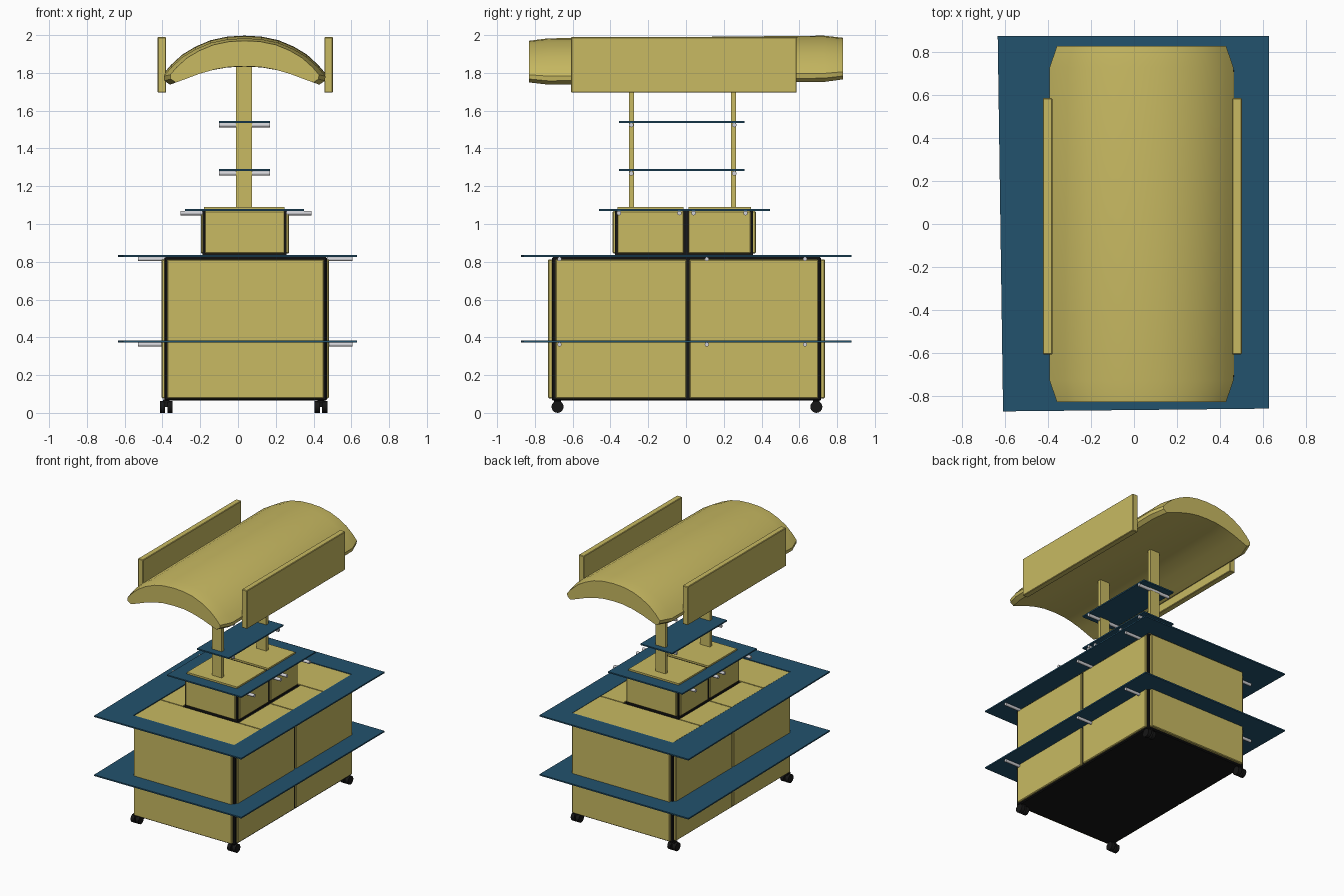
import bpy, bmesh, math
from mathutils import Matrix, Vector

cube = bpy.data.objects.get("Cube")
if cube:
    bpy.data.objects.remove(cube)


def material(name, rgb):
    m = bpy.data.materials.new(name)
    m.use_nodes = True
    m.diffuse_color = (*rgb, 1)
    m.node_tree.nodes["Principled BSDF"].inputs["Base Color"].default_value = (*rgb, 1)
    return m


YELLOW = material("straw yellow", (0.58, 0.49, 0.122))
BLUE = material("deep blue", (0.016, 0.085, 0.155))
BLACK = material("black", (0.008, 0.008, 0.008))
WHITE = material("pale grey", (0.65, 0.65, 0.68))


def finish(name, bm, mat, smooth=False):
    bmesh.ops.recalc_face_normals(bm, faces=bm.faces)
    me = bpy.data.meshes.new(name)
    bm.to_mesh(me)
    bm.free()
    me.materials.append(mat)
    ob = bpy.data.objects.new(name, me)
    bpy.context.collection.objects.link(ob)
    if smooth:
        bpy.ops.object.select_all(action="DESELECT")
        ob.select_set(True)
        bpy.context.view_layer.objects.active = ob
        bpy.ops.object.shade_smooth_by_angle(angle=math.radians(40))
    return ob


def box(name, x, y, z, mat, bevel=0.0):
    """Box from (low, high) ranges, with optional bevelled edges."""
    bm = bmesh.new()
    bmesh.ops.create_cube(bm, size=1)
    for v in bm.verts:
        v.co = [r[0] if c < 0 else r[1] for r, c in zip((x, y, z), v.co)]
    if bevel:
        bmesh.ops.bevel(bm, geom=bm.edges[:], offset=bevel, segments=1, affect="EDGES")
    return finish(name, bm, mat)


def cylinder(name, centre, radius, length, mat):
    """Cylinder lying along x."""
    bm = bmesh.new()
    place = Matrix.Translation(centre) @ Matrix.Rotation(math.pi / 2, 4, "Y")
    bmesh.ops.create_cone(bm, cap_ends=True, segments=16, radius1=radius,
                          radius2=radius, depth=length, matrix=place)
    return finish(name, bm, mat, True)


def ring_shelf(name, outer, hole, z):
    """Thin four-cornered shelf with a rectangular opening."""
    bm = bmesh.new()
    (x0, x1), (y0, y1) = hole
    inner = [(x0, y0), (x1, y0), (x1, y1), (x0, y1)]
    loops = [[bm.verts.new((px, py, pz)) for px, py in pts]
             for pts, pz in ((outer, z[0]), (outer, z[1]), (inner, z[1]), (inner, z[0]))]
    for a, b in zip(loops, loops[1:] + loops[:1]):
        for i in range(4):
            j = (i + 1) % 4
            bm.faces.new((a[i], a[j], b[j], b[i]))
    return finish(name, bm, BLUE)


# Lower cabinet: dark core with applied panels
box("cabinet_frame", (-0.39, 0.47), (-0.71, 0.715), (0.065, 0.825), BLACK, 0.006)
for name, y in (("front", (-0.73, -0.7)), ("back", (0.7, 0.735))):
    box("cabinet_panel_" + name, (-0.375, 0.455), y, (0.077, 0.813), YELLOW, 0.005)
for side, x in (("right", (-0.405, -0.38)), ("left", (0.46, 0.482))):
    for part, y in (("front", (-0.69, 0.002)), ("back", (0.018, 0.7))):
        box(f"cabinet_panel_{side}_{part}", x, y, (0.077, 0.813), YELLOW, 0.005)

# Counter top panels around the upper box
TOP = (0.815, 0.832)
box("counter_front", (-0.385, 0.465), (-0.705, -0.392), TOP, YELLOW)
box("counter_back", (-0.385, 0.465), (0.375, 0.71), TOP, YELLOW)
for side, x in (("right", (-0.385, -0.2)), ("left", (0.275, 0.465))):
    for part, y in (("front", (-0.384, -0.004)), ("back", (0.004, 0.367))):
        box(f"counter_{side}_{part}", x, y, TOP, YELLOW)

# Upper box
box("upper_box_frame", (-0.187, 0.257), (-0.375, 0.355), (0.82, 1.076), BLACK)
for name, y in (("front", (-0.388, -0.37)), ("back", (0.35, 0.37))):
    box("upper_panel_" + name, (-0.175, 0.247), y, (0.845, 1.068), YELLOW, 0.004)
for part, y in (("front", (-0.363, -0.013)), ("back", (0.012, 0.343))):
    box("upper_panel_right_" + part, (-0.197, -0.18), y, (0.845, 1.068), YELLOW, 0.004)
    box("upper_panel_left_" + part, (0.25, 0.27), y, (0.845, 1.068), YELLOW, 0.004)
    box("upper_top_" + part, (-0.18, 0.247), y, (1.07, 1.089), YELLOW)

# Blue shelves
wide = [(-0.61, -0.873), (0.63, -0.86), (0.63, 0.877), (-0.635, 0.877)]
for name, z in (("lower", 0.372), ("counter", 0.825)):
    ring_shelf(name + "_shelf", wide, ((-0.39, 0.465), (-0.71, 0.715)), (z, z + 0.01))
narrow = [(-0.28, -0.46), (0.35, -0.46), (0.35, 0.445), (-0.28, 0.445)]
ring_shelf("upper_shelf", narrow, ((-0.183, 0.25), (-0.37, 0.35)), (1.07, 1.08))
for i, z in enumerate((1.28, 1.535)):
    box(f"display_shelf_{i}", (-0.1, 0.17), (-0.355, 0.31), (z, z + 0.01), BLUE)

# Shelf support rods
def rods(label, z, ys, spans, radius):
    for y in ys:
        for x0, x1 in spans:
            cylinder(f"{label}_rod", ((x0 + x1) / 2, y, z), radius, x1 - x0, WHITE)


for z in (0.362, 0.814):
    rods("shelf", z, (-0.67, 0.11, 0.63), ((-0.53, -0.39), (0.47, 0.605)), 0.011)
rods("upper", 1.058, (-0.355, -0.035, 0.04, 0.315), ((-0.305, -0.187), (0.257, 0.39)), 0.012)
for z in (1.268, 1.524):
    rods("display", z, (-0.29, 0.255), ((-0.1, 0.17),), 0.012)

# Posts
for name, y in (("front", (-0.302, -0.275)), ("back", (0.238, 0.264))):
    box("post_" + name, (-0.01, 0.073), y, (1.08, 1.85), YELLOW)

# Twin-wheel casters
for x in (-0.38, 0.44):
    for y in (-0.68, 0.69):
        for dx in (-0.02, 0.02):
            cylinder("caster_wheel", (x + dx, y, 0.032), 0.032, 0.028, BLACK)
        box("caster_fork", (x - 0.018, x + 0.018), (y - 0.018, y + 0.018),
            (0.03, 0.07), BLACK)

# Arched canopy: half profile from the crown out, round the edge, and back underneath
MID = 0.035
half = [(0, 1.99), (0.09, 1.985), (0.18, 1.966), (0.26, 1.932), (0.33, 1.89),
        (0.39, 1.835), (0.428, 1.79), (0.425, 1.765), (0.395, 1.745),
        (0.34, 1.765), (0.26, 1.796), (0.17, 1.822), (0.09, 1.836), (0, 1.84)]
profile = half + [(-x, z) for x, z in half[-2:0:-1]]
bm = bmesh.new()
sections = []
for y, width, squash in ((-0.83, 0.92, 0.9), (-0.73, 1, 1), (0.73, 1, 1), (0.83, 0.92, 0.9)):
    lift = 0.008 * y / 0.83
    sections.append([bm.verts.new((MID + x * width, y, 1.87 + (z - 1.87) * squash + lift))
                     for x, z in profile])
n = len(profile)
for a, b in zip(sections, sections[1:]):
    for i in range(n):
        j = (i + 1) % n
        bm.faces.new((a[i], a[j], b[j], b[i]))
bm.faces.new(sections[0])
bm.faces.new(sections[-1])
finish("canopy", bm, YELLOW, True)

# Sign boards along the canopy sides
for side, x in (("right", (-0.425, -0.38)), ("left", (0.457, 0.502))):
    box("side_board_" + side, x, (-0.608, 0.586), (1.695, 1.99), YELLOW, 0.004)
